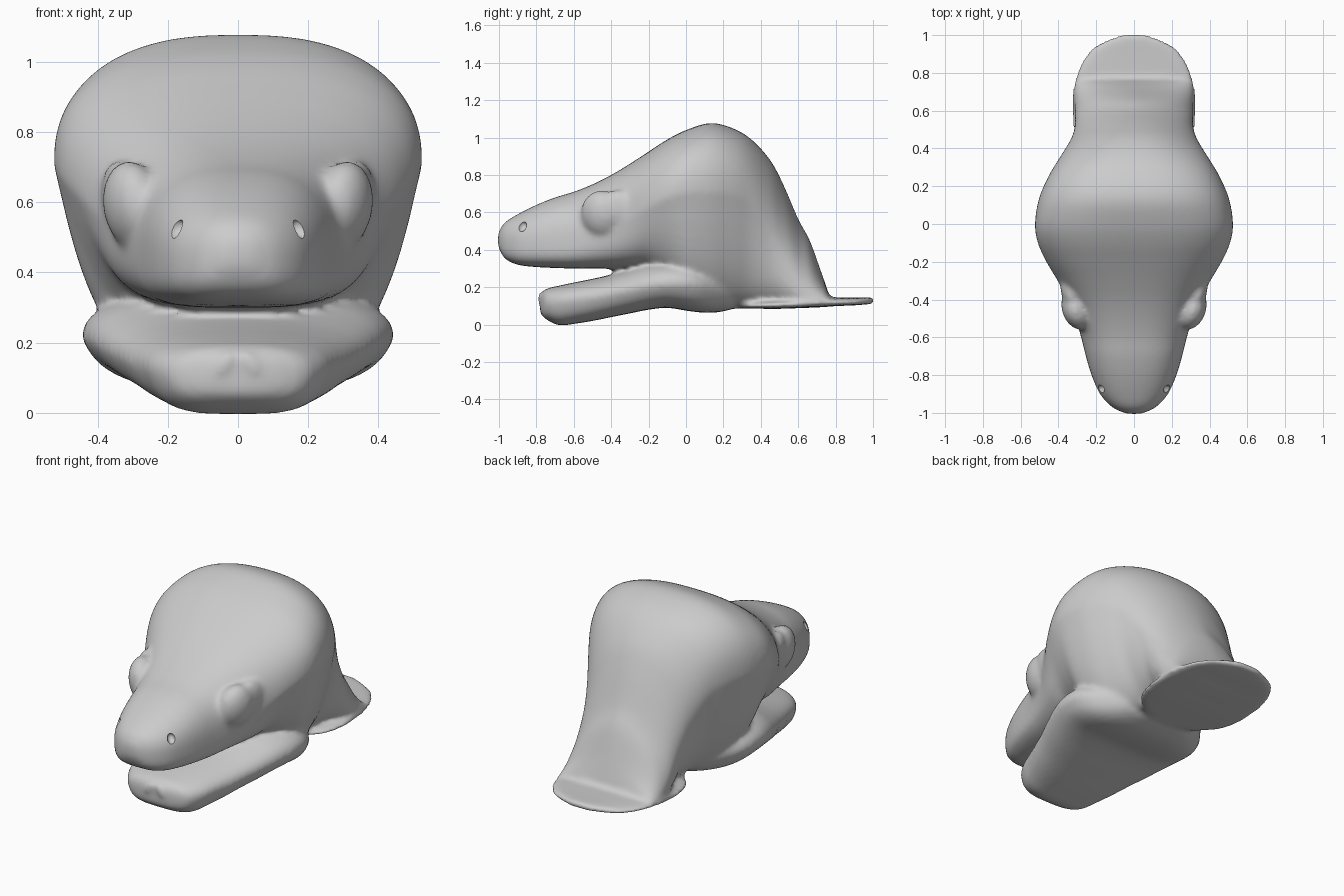
import bpy, bmesh
from math import sin, cos, pi
from mathutils import Matrix, Euler, Vector

SEG, SUB = 64, 4


def smooth_rows(rows):
    """Catmull-Rom resampling of the section list."""
    out = []
    for i in range(len(rows) - 1):
        p0, p1 = rows[max(i - 1, 0)], rows[i]
        p2, p3 = rows[i + 1], rows[min(i + 2, len(rows) - 1)]
        for k in range(SUB):
            t = k / SUB
            out.append([b + .5 * t * (c - a + t * (2 * a - 5 * b + 4 * c - d + t * (3 * (b - c) + d - a)))
                        for a, b, c, d in zip(p0, p1, p2, p3)])
    return out + [rows[-1]]


def loft(bm, sections):
    """Skin rounded-box rings: (y, half width, bottom, widest height, top, lower taper, roundness)."""
    rings = []
    for y, w, zb, zm, zt, taper, power in smooth_rows(sections):
        ring = []
        for i in range(SEG):
            c, s = cos(2 * pi * i / SEG), sin(2 * pi * i / SEG)
            n = power if s >= 0 else 3.6
            x = w * abs(c) ** (2 / n) * (1 if c >= 0 else -1)
            h = abs(s) ** (2 / n)
            if s < 0:
                x *= 1 - taper * h
            z = zm + h * (zt - zm) if s >= 0 else zm - h * (zm - zb)
            ring.append(bm.verts.new((x, y, z)))
        rings.append(ring)
    for a, b in zip(rings, rings[1:]):
        for i in range(SEG):
            j = (i + 1) % SEG
            bm.faces.new((a[i], a[j], b[j], b[i]))
    bm.faces.new(rings[0])
    bm.faces.new(rings[-1])


def blob(bm, loc, size, rot=(0, 0, 0)):
    """Mirrored pair of ellipsoids."""
    for sx in (-1, 1):
        m = Matrix.LocRotScale(Vector((sx * loc[0], loc[1], loc[2])),
                               Euler((rot[0], sx * rot[1], sx * rot[2])), Vector(size))
        bmesh.ops.create_uvsphere(bm, u_segments=24, v_segments=16, radius=1, matrix=m)


def make(name, bm):
    bmesh.ops.recalc_face_normals(bm, faces=bm.faces)
    me = bpy.data.meshes.new(name)
    bm.to_mesh(me)
    bm.free()
    ob = bpy.data.objects.new(name, me)
    bpy.context.collection.objects.link(ob)
    return ob


bm = bmesh.new()

# snout, cranium and rounded neck
loft(bm, [
    (-1.005, .04, .42, .45, .49, 0, 2.3),
    (-.97, .115, .355, .44, .545, 0, 2.3),
    (-.90, .18, .32, .44, .59, 0, 2.3),
    (-.80, .225, .308, .44, .64, 0, 2.4),
    (-.70, .255, .303, .44, .68, 0, 2.5),
    (-.60, .28, .30, .45, .71, 0, 2.5),
    (-.50, .31, .30, .48, .75, .02, 2.5),
    (-.40, .35, .30, .52, .80, .05, 2.5),
    (-.30, .405, .30, .57, .86, .12, 2.5),
    (-.20, .465, .29, .63, .925, .24, 2.5),
    (-.10, .51, .22, .68, .99, .28, 2.5),
    (0, .525, .12, .71, 1.04, .25, 2.5),
    (.13, .505, .08, .71, 1.078, .26, 2.5),
    (.25, .455, .085, .70, 1.05, .26, 2.5),
    (.35, .395, .085, .65, .99, .24, 2.4),
    (.45, .335, .085, .50, .88, .12, 2.2),
    (.52, .315, .085, .32, .75, .04, 2),
    (.60, .315, .09, .20, .565, 0, 1.7),
    (.66, .315, .09, .15, .455, 0, 1.6),
    (.72, .315, .093, .125, .29, 0, 1.6),
    (.76, .31, .095, .12, .175, 0, 2)])

# flared rim under the neck
loft(bm, [
    (.30, .20, .085, .10, .115, 0, 2.5),
    (.40, .29, .085, .105, .125, 0, 2.5),
    (.52, .325, .085, .108, .135, 0, 2.5),
    (.70, .325, .093, .115, .145, 0, 2.5),
    (.82, .295, .10, .12, .145, 0, 2.5),
    (.90, .25, .103, .12, .145, 0, 2.5),
    (.96, .18, .108, .123, .146, 0, 2.5),
    (1.005, .06, .112, .125, .146, 0, 2.5)])

# lower jaw, flaring at the hinge
loft(bm, [
    (-.78, .09, .06, .11, .16, 0, 2.5),
    (-.75, .19, .03, .11, .19, .1, 2.5),
    (-.68, .245, -.003, .12, .208, .15, 2.5),
    (-.60, .275, .004, .13, .225, .15, 2.5),
    (-.50, .31, .02, .14, .245, .15, 2.5),
    (-.40, .345, .04, .16, .268, .15, 2.5),
    (-.30, .385, .06, .18, .30, .15, 2.5),
    (-.20, .42, .08, .20, .335, .15, 2.5),
    (-.10, .443, .09, .21, .35, .15, 2.5),
    (0, .44, .075, .21, .35, .15, 2.5),
    (.08, .41, .065, .20, .33, .15, 2.5),
    (.16, .35, .065, .19, .30, .15, 2.5),
    (.24, .28, .08, .18, .27, .15, 2.5)])

# eye bulges and the small paired ridges on the chin
blob(bm, (.30, -.45, .59), (.08, .115, .128), (0, .15, -.35))
blob(bm, (.325, -.37, .60), (.055, .11, .12), (0, .15, -.35))
blob(bm, (.038, -.772, .14), (.018, .025, .045), (0, -.6, 0))

head = make("reptile_head", bm)
r = head.modifiers.new("blend", 'REMESH')
r.mode = 'VOXEL'
r.voxel_size = .014
r.use_smooth_shade = True
s = head.modifiers.new("soften", 'SMOOTH')
s.factor = .5
s.iterations = 10

# nostril holes
bm = bmesh.new()
blob(bm, (.185, -.88, .525), (.04, .024, .028), (0, .3, -.6))
cutter = make("nostril_cutter", bm)
cutter.hide_render = True
cutter.hide_set(True)
b = head.modifiers.new("nostrils", 'BOOLEAN')
b.operation = 'DIFFERENCE'
b.object = cutter
b.solver = 'EXACT'
